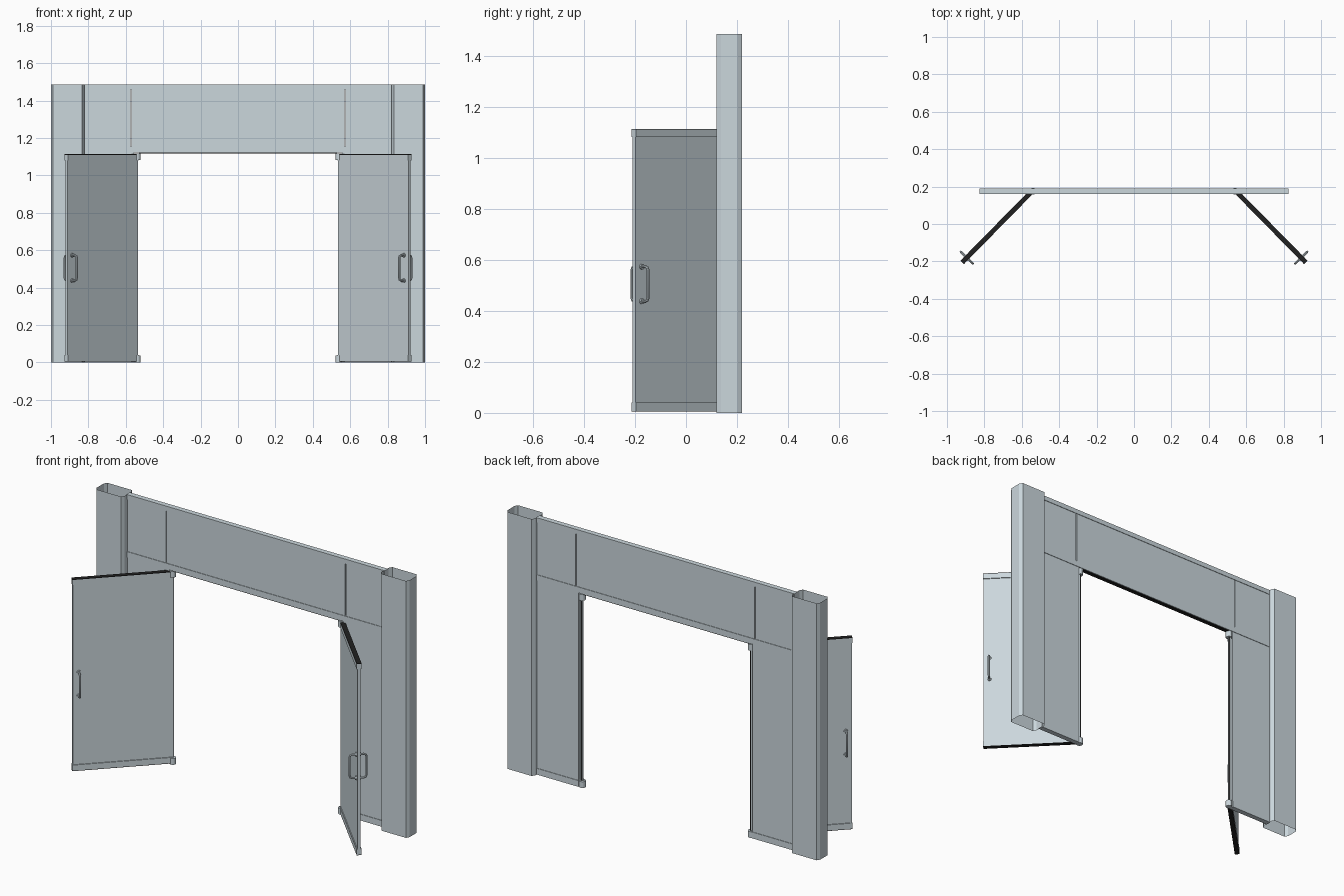
import bpy, bmesh, math
from mathutils import Matrix, Vector

if "Cube" in bpy.data.objects:
    bpy.data.objects.remove(bpy.data.objects["Cube"])


def material(name, rgb):
    m = bpy.data.materials.new(name)
    m.diffuse_color = (*rgb, 1)
    m.use_nodes = True
    m.node_tree.nodes["Principled BSDF"].inputs["Base Color"].default_value = m.diffuse_color
    return m


METAL = material("pale_grey_blue", (0.60, 0.68, 0.72))
SEAL = material("black_seal", (0.015, 0.015, 0.015))

IDENTITY = Matrix.Identity(4)
MIRROR = Matrix.Scale(-1, 4, (1, 0, 0))
SIDES = (("right", IDENTITY), ("left", MIRROR))


def finish(name, bm, mat, matrix=IDENTITY):
    """Turn a bmesh into an object, baking in the placement matrix."""
    bm.transform(matrix)
    if matrix.determinant() < 0:
        bmesh.ops.reverse_faces(bm, faces=bm.faces[:])
    mesh = bpy.data.meshes.new(name)
    bm.to_mesh(mesh)
    bm.free()
    mesh.materials.append(mat)
    ob = bpy.data.objects.new(name, mesh)
    bpy.context.collection.objects.link(ob)
    return ob


def box(name, lo, hi, mat=METAL, matrix=IDENTITY):
    lo, hi = Vector(lo), Vector(hi)
    bm = bmesh.new()
    bmesh.ops.create_cube(bm, size=1)
    bmesh.ops.scale(bm, vec=hi - lo, verts=bm.verts)
    bmesh.ops.translate(bm, vec=(lo + hi) / 2, verts=bm.verts)
    return finish(name, bm, mat, matrix)


def cylinder(name, centre, radius, depth, axis="Z", matrix=IDENTITY):
    bm = bmesh.new()
    rot = Matrix.Rotation(math.pi / 2, 4, "X") if axis == "Y" else IDENTITY
    bmesh.ops.create_cone(bm, cap_ends=True, segments=16, radius1=radius, radius2=radius,
                          depth=depth, matrix=Matrix.Translation(centre) @ rot)
    return finish(name, bm, METAL, matrix)


def tube_post(name, matrix):
    """Thin open-ended sheet tube with chamfered corners."""
    x0, x1, y0, y1, cx, cy = 0.822, 1.0, 0.12, 0.22, 0.011, 0.018
    outline = [(x0 + cx, y0), (x1 - cx, y0), (x1, y0 + cy), (x1, y1 - cy),
               (x1 - cx, y1), (x0 + cx, y1), (x0, y1 - cy), (x0, y0 + cy)]
    bm = bmesh.new()
    low = [bm.verts.new((x, y, 0)) for x, y in outline]
    high = [bm.verts.new((x, y, 1.485)) for x, y in outline]
    for i in range(len(outline)):
        j = (i + 1) % len(outline)
        bm.faces.new((low[i], low[j], high[j], high[i]))
    finish(name, bm, METAL, matrix)


def pull_handle(name, x, side, matrix):
    """Bent round bar standing off one side of the door."""
    out, r, z0, z1 = 0.045, 0.014, 0.437, 0.573
    path = [(0.0, z0), (out - r, z0), (out - r * 0.3, z0 + r * 0.3), (out, z0 + r),
            (out, z1 - r), (out - r * 0.3, z1 - r * 0.3), (out - r, z1), (0.0, z1)]
    curve = bpy.data.curves.new(name, "CURVE")
    curve.dimensions = "3D"
    curve.bevel_depth = 0.006
    curve.bevel_resolution = 2
    spline = curve.splines.new("POLY")
    spline.points.add(len(path) - 1)
    for point, (y, z) in zip(spline.points, path):
        point.co = (*(matrix @ Vector((x, side * y, z))), 1)
    curve.materials.append(METAL)
    ob = bpy.data.objects.new(name, curve)
    bpy.context.collection.objects.link(ob)
    bpy.ops.object.select_all(action="DESELECT")
    ob.select_set(True)
    bpy.context.view_layer.objects.active = ob
    bpy.ops.object.convert(target="MESH")
    bpy.ops.object.shade_smooth_by_angle()
    # round fixing plates
    for z in (z0, z1):
        cylinder(name + "_plate", (x, side * 0.011, z), 0.011, 0.008, "Y", matrix)


# Header: top rail, bottom rail and three panels with narrow seams
box("header_top_rail", (-0.826, 0.16, 1.458), (0.826, 0.19, 1.485))
box("header_bottom_rail", (-0.826, 0.16, 1.122), (0.826, 0.19, 1.155))
box("header_seal", (-0.53, 0.164, 1.117), (0.53, 0.186, 1.122), SEAL)
for name, x0, x1 in (("left", -0.826, -0.575), ("middle", -0.57, 0.57), ("right", 0.575, 0.826)):
    box(f"header_panel_{name}", (x0, 0.163, 1.15), (x1, 0.187, 1.46))

# Door placement: local x runs along the door from its hinge, local y is its normal
ANGLE = Matrix.Translation((0.54, 0.18, 0)) @ Matrix.Rotation(math.radians(-45.5), 4, "Z")
LENGTH, HALF = 0.54, 0.013

for side, mirror in SIDES:
    tube_post(f"post_{side}", mirror)

    # Fixed side panel with its bottom rail
    box(f"side_panel_{side}", (0.556, 0.163, 0.03), (0.826, 0.187, 1.125), METAL, mirror)
    box(f"side_bottom_rail_{side}", (0.556, 0.16, 0.0), (0.826, 0.19, 0.036), METAL, mirror)

    # Swung-open door leaf with rails
    m = mirror @ ANGLE
    box(f"door_panel_{side}", (0, -0.008, 0.03), (LENGTH - 0.003, 0.008, 1.09), METAL, m)
    box(f"door_bottom_rail_{side}", (0, -HALF, 0.008), (LENGTH, HALF, 0.04), METAL, m)
    box(f"door_top_rail_{side}", (0, -HALF, 1.08), (LENGTH, HALF, 1.11), METAL, m)
    box(f"door_bottom_seal_{side}", (0, -HALF, 0.005), (LENGTH, HALF, 0.008), SEAL, m)
    box(f"door_top_seal_{side}", (0, -HALF, 1.11), (LENGTH, HALF, 1.113), SEAL, m)
    box(f"hinge_seal_{side}", (-0.004, -0.004, 0.04), (0, 0.004, 1.08), SEAL, m)

    # Pivot fittings at the hinge corners
    for level, z in (("bottom", 0.018), ("top", 1.1)):
        cylinder(f"pivot_{level}_{side}", (0.54, 0.175, z), 0.018, 0.036, "Z", mirror)

    # Pull handles on both faces
    for face, s in (("front", -1), ("back", 1)):
        pull_handle(f"handle_{face}_{side}", 0.505, s, m)
